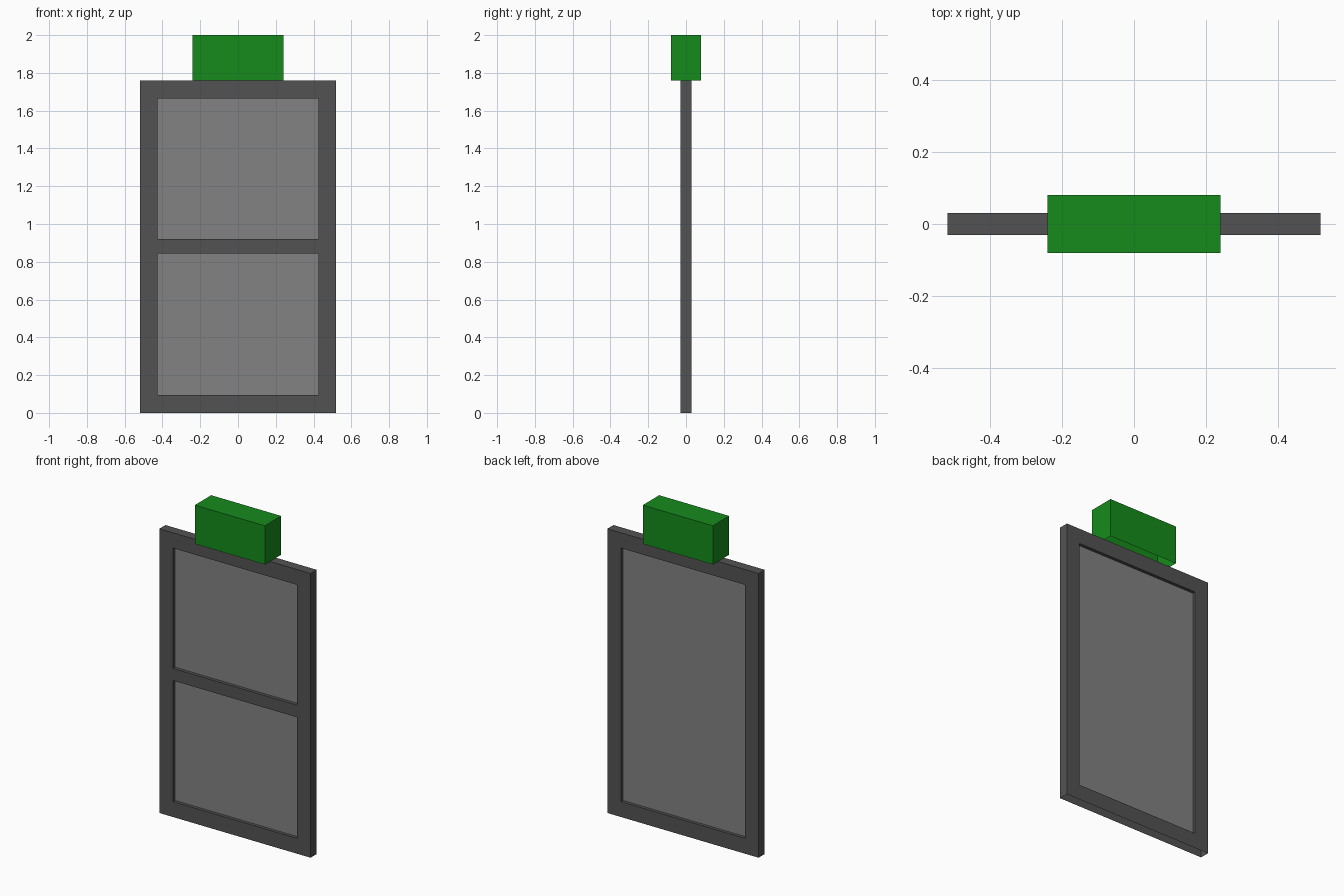
import bpy, bmesh

if "Cube" in bpy.data.objects:
    bpy.data.objects.remove(bpy.data.objects["Cube"])

W, H, T = 0.518, 1.76, 0.03          # frame half width, height, half thickness
P = 0.01                             # half depth of the recessed panels
XS = [-W, -0.425, 0.425, W]
FRONT_Z = [0, 0.095, 0.845, 0.92, 1.665, H]
BACK_Z = [0, 0.095, 1.665, H]


def material(name, rgb):
    m = bpy.data.materials.new(name)
    m.diffuse_color = (*rgb, 1)
    m.use_nodes = True
    m.node_tree.nodes["Principled BSDF"].inputs["Base Color"].default_value = m.diffuse_color
    return m


def make(name, quads, mat):
    bm = bmesh.new()
    for q in quads:
        bm.faces.new([bm.verts.new(p) for p in q])
    bmesh.ops.remove_doubles(bm, verts=bm.verts, dist=1e-5)
    me = bpy.data.meshes.new(name)
    bm.to_mesh(me)
    bm.free()
    me.materials.append(mat)
    ob = bpy.data.objects.new(name, me)
    bpy.context.collection.objects.link(ob)
    return ob


def upright(x0, x1, z0, z1, y):
    """Quad in the xz plane, facing away from y = 0."""
    q = [(x0, y, z0), (x1, y, z0), (x1, y, z1), (x0, y, z1)]
    return q if y < 0 else q[::-1]


def open_sides(x, t, z0, z1, ends_only=False):
    """Shell of a box without its underside."""
    quads = [
        [(x, -t, z0), (x, t, z0), (x, t, z1), (x, -t, z1)],
        [(-x, t, z0), (-x, -t, z0), (-x, -t, z1), (-x, t, z1)],
        [(-x, -t, z1), (x, -t, z1), (x, t, z1), (-x, t, z1)],
    ]
    if not ends_only:
        quads += [upright(-x, x, z0, z1, s * t) for s in (-1, 1)]
    return quads


def windowed_face(zs, side):
    """Frame face with recessed openings: returns frame quads and panel quads."""
    frame, panels = [], []
    for j in range(len(zs) - 1):
        for i in range(3):
            x0, x1, z0, z1 = XS[i], XS[i + 1], zs[j], zs[j + 1]
            if i != 1 or j % 2 == 0:
                frame.append(upright(x0, x1, z0, z1, side * T))
                continue
            outer = upright(x0, x1, z0, z1, side * T)
            inner = upright(x0, x1, z0, z1, side * P)
            panels.append(inner)
            for k in range(4):
                n = (k + 1) % 4
                frame.append([outer[k], outer[n], inner[n], inner[k]])
    return frame, panels


dark = material("dark_grey", (0.086, 0.086, 0.086))
pale = material("panel_grey", (0.223, 0.223, 0.223))
green = material("green", (0.008, 0.26, 0.012))

# Door frame with a crossbar on the front only
front, front_panels = windowed_face(FRONT_Z, -1)
back, back_panels = windowed_face(BACK_Z, 1)
make("door_frame", front + back + open_sides(W, T, 0, H, True), dark)

# Recessed panels
make("front_panels", front_panels, pale)
make("back_panel", back_panels, pale)

# Sign box above the door, open underneath
make("sign_box", open_sides(0.24, 0.08, H, 2.0), green)
